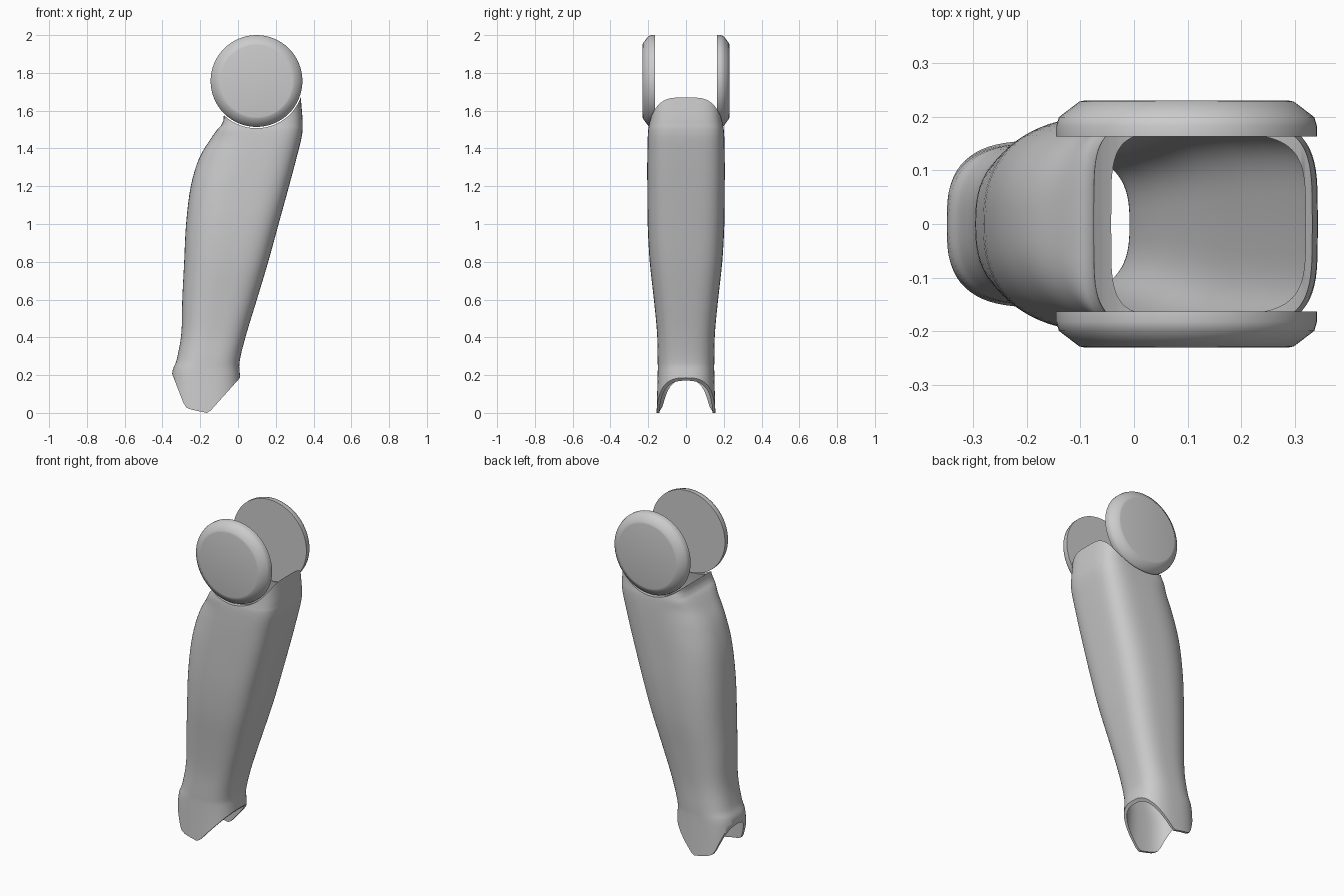
import bpy, bmesh, math
from mathutils import Vector

if "Cube" in bpy.data.objects:
    bpy.data.objects.remove(bpy.data.objects["Cube"], do_unlink=True)

grey = bpy.data.materials.new("plain grey")
grey.use_nodes = True
grey.diffuse_color = (0.6, 0.6, 0.6, 1)
grey.node_tree.nodes["Principled BSDF"].inputs["Base Color"].default_value = (0.6, 0.6, 0.6, 1)


def make_object(name, bm):
    bmesh.ops.recalc_face_normals(bm, faces=bm.faces)
    mesh = bpy.data.meshes.new(name)
    bm.to_mesh(mesh)
    bm.free()
    mesh.materials.append(grey)
    obj = bpy.data.objects.new(name, mesh)
    bpy.context.collection.objects.link(obj)
    return obj


def activate(obj):
    bpy.ops.object.select_all(action='DESELECT')
    obj.select_set(True)
    bpy.context.view_layer.objects.active = obj


def smooth(obj, degrees):
    activate(obj)
    bpy.ops.object.shade_smooth_by_angle(angle=math.radians(degrees))


def bridge(bm, a, b):
    n = len(a)
    for i in range(n):
        j = (i + 1) % n
        bm.faces.new((a[i], a[j], b[j], b[i]))


# Shin stations: height, calf side x, shin side x, half width, calf squareness
STATIONS = [Vector(s) for s in (
    (-.05, -.36, .03, .157, 2.8),
    (.2, -.35, .01, .15, 2.8),
    (.28, -.325, .01, .15, 2.7),
    (.42, -.3, .045, .153, 2.6),
    (.6, -.295, .1, .17, 2.5),
    (.8, -.285, .16, .192, 2.5),
    (1, -.275, .215, .203, 2.5),
    (1.2, -.25, .27, .205, 2.5),
    (1.35, -.205, .31, .205, 2.5),
    (1.45, -.145, .335, .203, 3),
    (1.5, -.11, .342, .2, 4),
    (1.53, -.085, .342, .195, 5),
    (1.58, -.075, .34, .19, 5),
    (1.75, -.08, .325, .185, 5))]
STEPS, SIDES, WALL = 4, 72, .015


def resample(pts):
    # smooth spline through the stations
    out = []
    for i in range(len(pts) - 1):
        p0, p1, p2 = pts[max(i - 1, 0)], pts[i], pts[i + 1]
        p3 = pts[min(i + 2, len(pts) - 1)]
        for k in range(STEPS):
            t = k / STEPS
            m1, m2 = (p2 - p0) / 2, (p3 - p1) / 2
            d = p2 - p1
            out.append(p1 + m1 * t + (d * 3 - m1 * 2 - m2) * t ** 2
                       + (m1 + m2 - d * 2) * t ** 3)
    return out + [pts[-1]]


def ring(bm, station, inner):
    z, left, right, width, n_left = station
    if inner:
        # the collar is thicker than the rest of the wall
        lip = .02 * min(max((z - 1.4) / .1, 0), 1)
        left, right, width = left + WALL + lip, right - WALL, width - WALL - lip / 2
    centre, half = (left + right) / 2, (right - left) / 2
    verts = []
    for i in range(SIDES):
        a = math.tau * i / SIDES
        c, s = math.cos(a), math.sin(a)
        n = min(2.5 + 1.2 * max(z, 0), 4) if c > 0 else n_left
        x = math.copysign(abs(c) ** (2 / n), c)
        y = math.copysign(abs(s) ** (2 / n), s)
        verts.append(bm.verts.new((centre + half * x, width * y, z)))
    return verts


# Hollow shin shell: outer wall up, inner wall back down
bm = bmesh.new()
stations = resample(STATIONS)
rings = [ring(bm, s, False) for s in stations]
rings += [ring(bm, s, True) for s in reversed(stations)]
for i, r in enumerate(rings):
    bridge(bm, r, rings[(i + 1) % len(rings)])
shell = make_object("shin_shell", bm)

# Side outline that trims the ankle flaps and the round knee seat
KNEE_X, KNEE_Z = .098, 1.757
outline = [(-.6, .853), (-.35, .21), (-.29, .055), (-.275, .03), (-.25, .018),
           (-.165, 0), (-.145, .012), (.01, .185), (.6, .84), (.6, 1.67)]
for k in range(33):
    a = math.radians(-20 - 120 * k / 32)
    outline.append((KNEE_X + .25 * math.cos(a), KNEE_Z + .25 * math.sin(a)))
outline.append((-.6, outline[-1][1]))
bm = bmesh.new()
near = [bm.verts.new((x, -.5, z)) for x, z in outline]
far = [bm.verts.new((x, .5, z)) for x, z in outline]
bridge(bm, near, far)
bm.faces.new(near)
bm.faces.new(far)
cutter = make_object("trim_cutter", bm)
cutter.hide_render = True

mod = shell.modifiers.new("trim", 'BOOLEAN')
mod.operation = 'INTERSECT'
mod.solver = 'EXACT'
mod.object = cutter
activate(shell)
bpy.ops.object.modifier_apply(modifier=mod.name)
bpy.data.objects.remove(cutter, do_unlink=True)
smooth(shell, 40)

# Knee discs with a chamfered outer rim
DISC = [(.243, .163), (.243, .182), (.238, .199), (.2, .228), (.19, .23)]
for name, side in (("left_knee_disc", -1), ("right_knee_disc", 1)):
    bm = bmesh.new()
    loops = []
    for radius, y in DISC:
        loops.append([bm.verts.new((KNEE_X + radius * math.cos(math.tau * i / 64), side * y,
                                    KNEE_Z + radius * math.sin(math.tau * i / 64)))
                      for i in range(64)])
    for a, b in zip(loops, loops[1:]):
        bridge(bm, a, b)
    bm.faces.new(loops[0])
    bm.faces.new(loops[-1])
    smooth(make_object(name, bm), 45)
